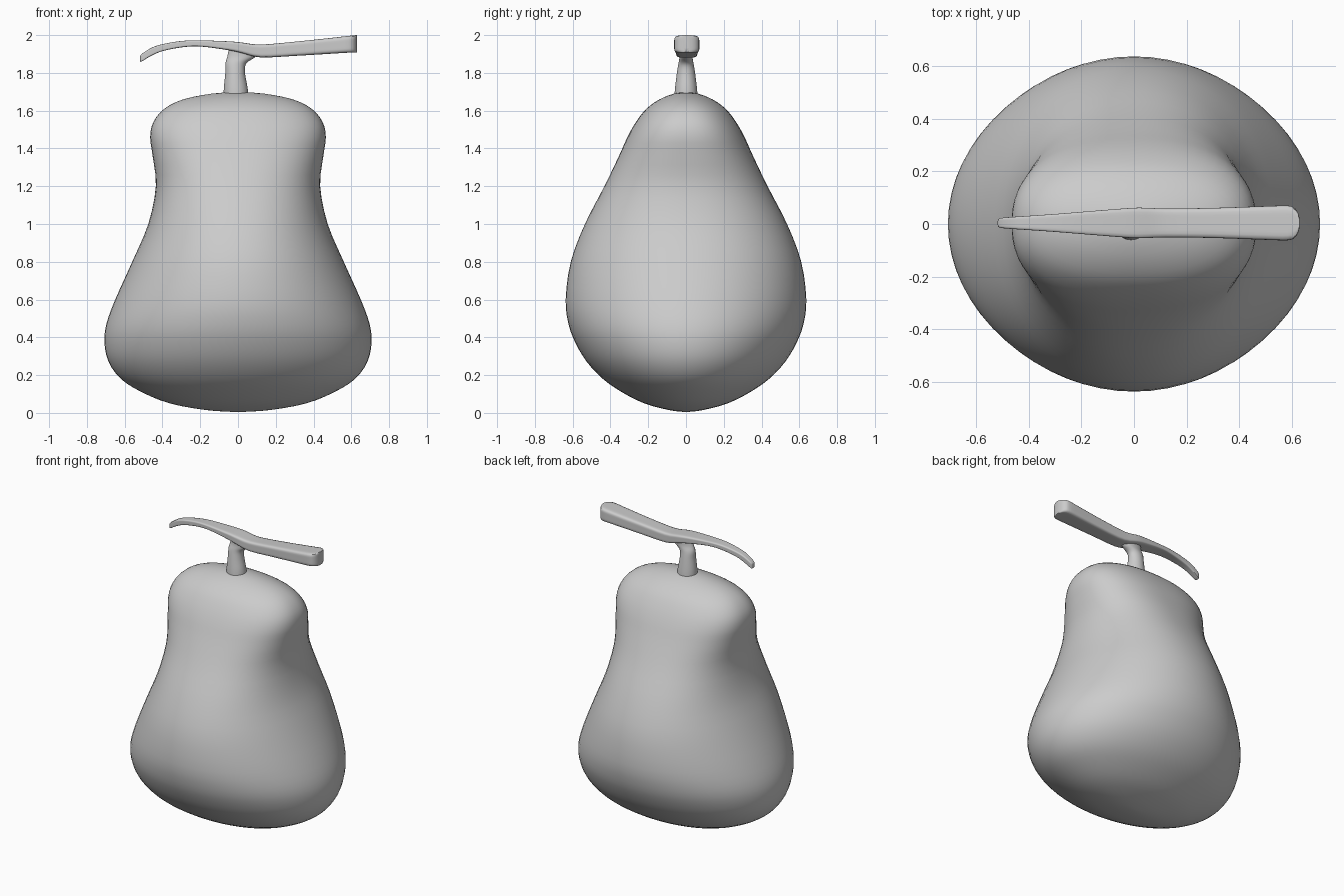
import bpy
import math


def spline(rows, steps):
    # smooth Catmull-Rom interpolation through rows of numbers
    out = []
    for i in range(len(rows) - 1):
        a, b = rows[max(i - 1, 0)], rows[i]
        c, d = rows[i + 1], rows[min(i + 2, len(rows) - 1)]
        for s in range(steps):
            t = s / steps
            out.append([0.5 * (2 * q + (r - p) * t + (2 * p - 5 * q + 4 * r - u) * t * t
                               + (3 * q - p - 3 * r + u) * t ** 3)
                        for p, q, r, u in zip(a, b, c, d)])
    out.append(list(rows[-1]))
    return out


def oval(n, power):
    # unit superellipse
    pts = []
    for k in range(n):
        a = 2 * math.pi * k / n
        c, s = math.cos(a), math.sin(a)
        f = (abs(c) ** power + abs(s) ** power) ** (-1 / power)
        pts.append((c * f, s * f))
    return pts


def loft(name, rings, angle):
    n = len(rings[0])
    verts = [p for ring in rings for p in ring]
    faces = [(j * n + k, j * n + (k + 1) % n, (j + 1) * n + (k + 1) % n, (j + 1) * n + k)
             for j in range(len(rings) - 1) for k in range(n)]
    faces.append(tuple(reversed(range(n))))
    faces.append(tuple(range(len(verts) - n, len(verts))))
    mesh = bpy.data.meshes.new(name)
    mesh.from_pydata(verts, [], faces)
    ob = bpy.data.objects.new(name, mesh)
    bpy.context.collection.objects.link(ob)
    bpy.ops.object.select_all(action='DESELECT')
    ob.select_set(True)
    bpy.context.view_layer.objects.active = ob
    bpy.ops.object.shade_smooth_by_angle(angle=math.radians(angle))
    return ob


# body: height, half width, half depth, section roundness
body = [
    (0.005, 0.02, 0.01, 2), (0.015, 0.17, 0.09, 2), (0.05, 0.36, 0.22, 2),
    (0.11, 0.51, 0.34, 2), (0.18, 0.62, 0.44, 2), (0.27, 0.685, 0.525, 2),
    (0.37, 0.707, 0.585, 2), (0.47, 0.697, 0.622, 2), (0.6, 0.65, 0.637, 2),
    (0.8, 0.56, 0.61, 2.05), (1.0, 0.475, 0.535, 2.15), (1.2, 0.435, 0.432, 2.25),
    (1.36, 0.452, 0.355, 2.35), (1.46, 0.465, 0.31, 2.4), (1.54, 0.448, 0.265, 2.4),
    (1.61, 0.39, 0.21, 2.3), (1.66, 0.29, 0.14, 2.1), (1.69, 0.14, 0.065, 2),
    (1.698, 0.02, 0.01, 2),
]
loft("body", [[(u * rx, v * ry, z) for u, v in oval(64, p)]
              for z, rx, ry, p in spline(body, 3)], 60)

# stem: height, centre x, half width, half depth
stem = [(1.66, -0.01, 0.066, 0.062), (1.72, -0.012, 0.063, 0.058),
        (1.8, -0.015, 0.052, 0.048), (1.85, -0.011, 0.055, 0.04),
        (1.885, 0.018, 0.075, 0.034), (1.92, 0.035, 0.085, 0.034)]
loft("stem", [[(cx + u * rx, v * ry, z) for u, v in oval(32, 2)]
              for z, cx, rx, ry in spline(stem, 4)], 60)

# crossbar: x, bottom, top, half depth
bar = [(-0.518, 1.862, 1.888, 0.008), (-0.51, 1.86, 1.9, 0.018),
       (-0.46, 1.89, 1.932, 0.023), (-0.4, 1.915, 1.952, 0.027),
       (-0.3, 1.935, 1.969, 0.034), (-0.2, 1.94, 1.972, 0.042),
       (-0.05, 1.92, 1.967, 0.054), (0.02, 1.905, 1.961, 0.058),
       (0.12, 1.882, 1.95, 0.055), (0.3, 1.89, 1.965, 0.057),
       (0.5, 1.902, 1.986, 0.064), (0.585, 1.907, 1.996, 0.066),
       (0.612, 1.908, 1.998, 0.055), (0.625, 1.908, 2.0, 0.035),
       (0.63, 1.91, 2.0, 0.012)]
loft("crossbar", [[(x, 0.004 + u * ry, (lo + hi) / 2 + v * (hi - lo) / 2)
                   for u, v in oval(40, 7)]
                  for x, lo, hi, ry in spline(bar, 3)], 45)
